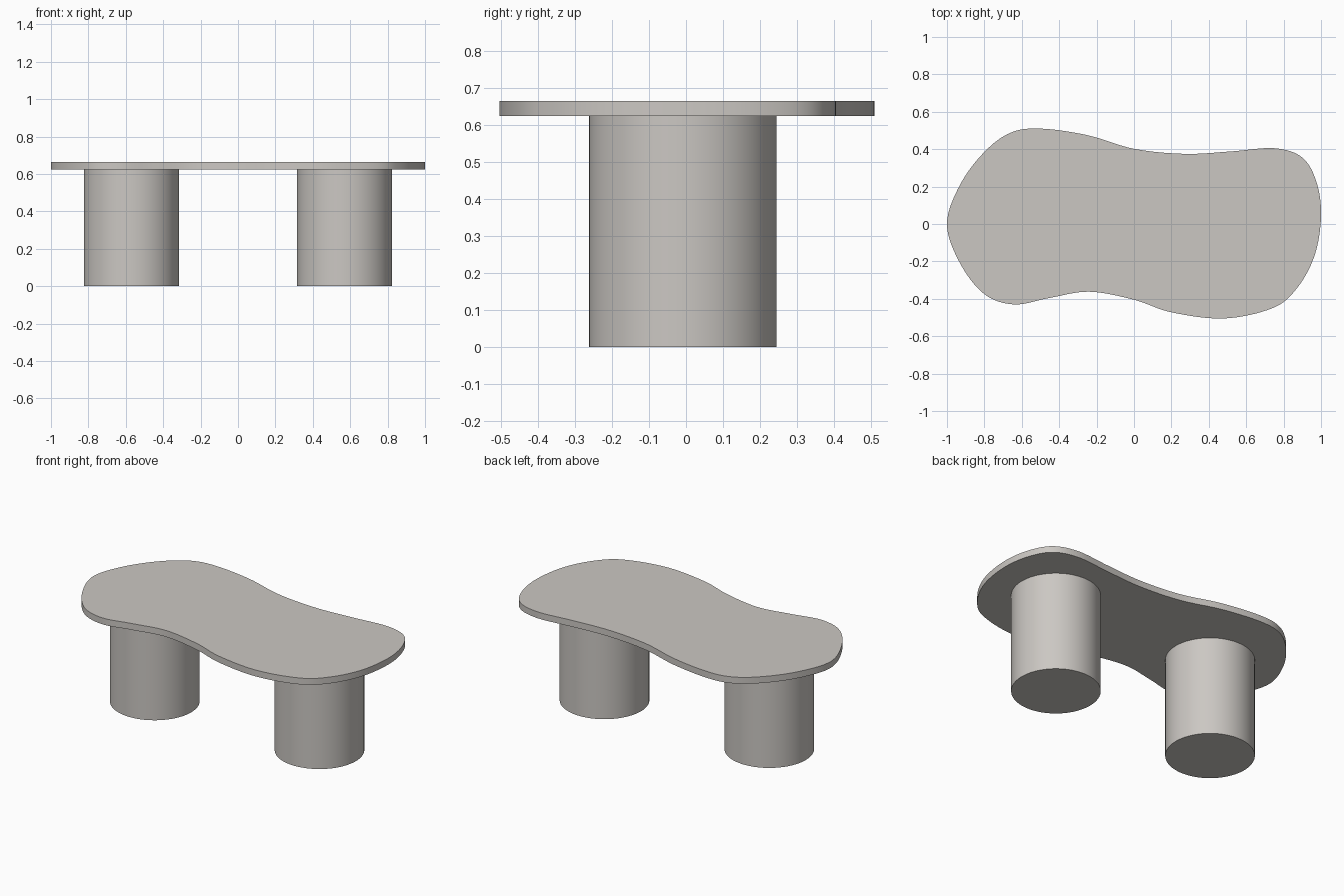
import bpy, bmesh
from mathutils import Vector

if "Cube" in bpy.data.objects:
    bpy.data.objects.remove(bpy.data.objects["Cube"])

LEG_H, TOP_Z = 0.625, 0.665

stone = bpy.data.materials.new("warm grey")
stone.diffuse_color = (0.60, 0.575, 0.545, 1)
stone.use_nodes = True
stone.node_tree.nodes["Principled BSDF"].inputs["Base Color"].default_value = stone.diffuse_color

# Outline of the wavy tabletop, clockwise from the left tip
OUTLINE = [(-1, 0), (-0.93, 0.21), (-0.8, 0.385), (-0.66, 0.488), (-0.5, 0.51),
           (-0.25, 0.475), (0, 0.402), (0.27, 0.375), (0.52, 0.388),
           (0.75, 0.405), (0.9, 0.355), (0.977, 0.22), (1, 0.04),
           (0.965, -0.17), (0.87, -0.345), (0.74, -0.45), (0.48, -0.505),
           (0.2, -0.472), (0, -0.405), (-0.24, -0.362), (-0.45, -0.395),
           (-0.64, -0.43), (-0.8, -0.375), (-0.93, -0.21)]


def smooth_loop(points, steps=8):
    """Closed Catmull-Rom curve through the points."""
    pts, out = [Vector(p) for p in points], []
    n = len(pts)
    for i in range(n):
        a, b, c, d = (pts[(i + k) % n] for k in (-1, 0, 1, 2))
        for s in range(steps):
            t = s / steps
            out.append(0.5 * (2 * b + (c - a) * t + (2 * a - 5 * b + 4 * c - d) * t**2
                              + (3 * b - a - 3 * c + d) * t**3))
    return out


def finish(obj):
    obj.data.materials.append(stone)
    bpy.ops.object.select_all(action='DESELECT')
    obj.select_set(True)
    bpy.context.view_layer.objects.active = obj
    bpy.ops.object.shade_smooth_by_angle()


# Tabletop: extruded outline
bm = bmesh.new()
base = bm.faces.new([bm.verts.new((p.x, p.y, LEG_H)) for p in smooth_loop(OUTLINE)])
ext = bmesh.ops.extrude_face_region(bm, geom=[base], use_keep_orig=True)
bmesh.ops.translate(bm, vec=(0, 0, TOP_Z - LEG_H),
                    verts=[v for v in ext["geom"] if isinstance(v, bmesh.types.BMVert)])
bmesh.ops.recalc_face_normals(bm, faces=bm.faces)
mesh = bpy.data.meshes.new("tabletop")
bm.to_mesh(mesh)
bm.free()
tabletop = bpy.data.objects.new("tabletop", mesh)
bpy.context.collection.objects.link(tabletop)
finish(tabletop)

# Two drum legs
for name, x in (("left_leg", -0.57), ("right_leg", 0.57)):
    bpy.ops.mesh.primitive_cylinder_add(vertices=96, radius=0.254, depth=LEG_H,
                                        location=(x, -0.009, LEG_H / 2))
    leg = bpy.context.object
    leg.name = name
    finish(leg)
